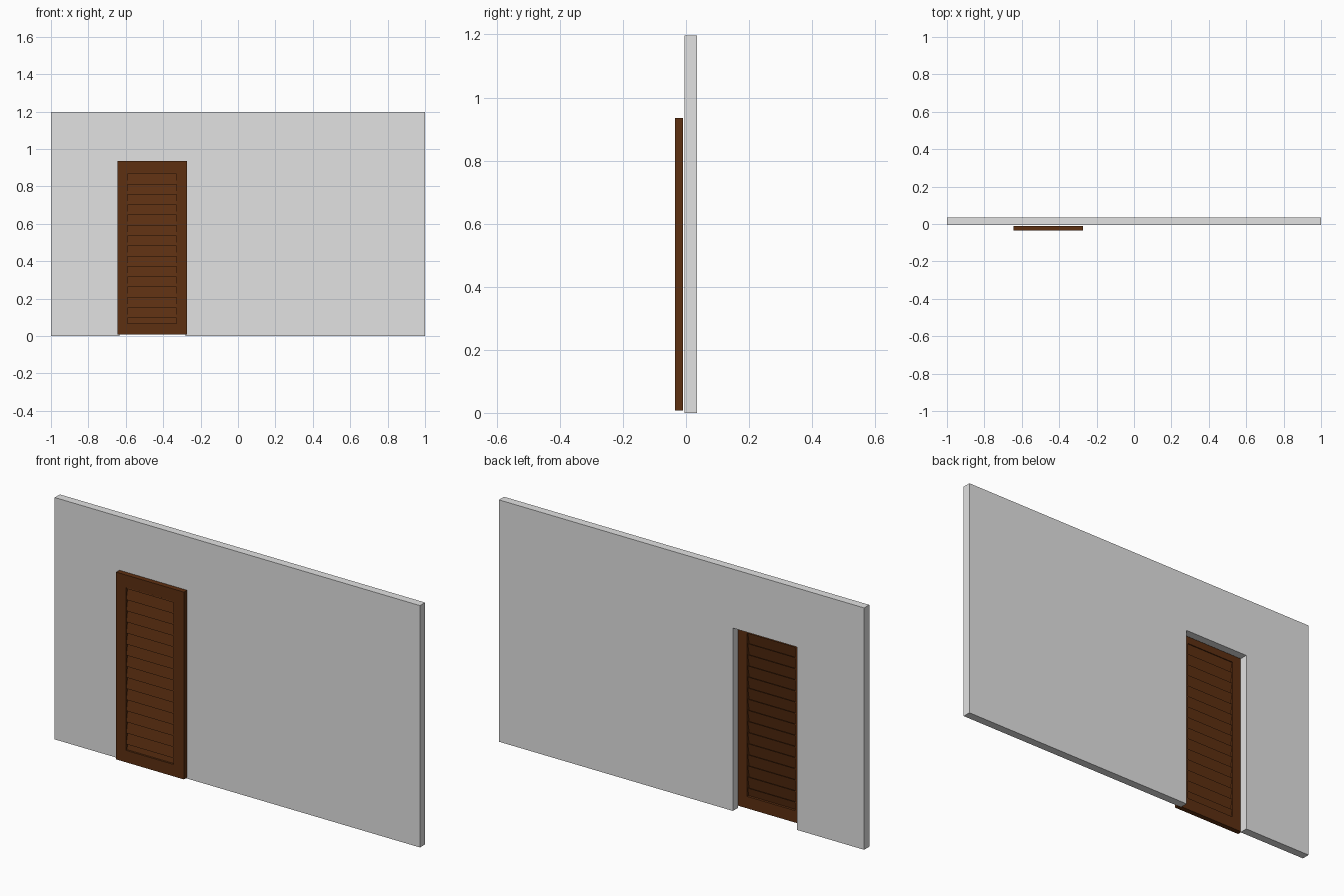
import bpy, bmesh
from mathutils import Vector

if "Cube" in bpy.data.objects:
    bpy.data.objects.remove(bpy.data.objects["Cube"])


def material(name, rgb):
    m = bpy.data.materials.new(name)
    m.diffuse_color = (*rgb, 1)
    m.use_nodes = True
    m.node_tree.nodes["Principled BSDF"].inputs["Base Color"].default_value = m.diffuse_color
    return m


WALL = material("wall_grey", (0.76, 0.76, 0.76))
WOOD = material("dark_brown_wood", (0.110, 0.029, 0.0056))


def extrude_faces(name, verts, faces, vec, mat):
    """Flat faces extruded along vec into a closed solid."""
    bm = bmesh.new()
    vs = [bm.verts.new(v) for v in verts]
    fs = [bm.faces.new([vs[i] for i in f]) for f in faces]
    ext = bmesh.ops.extrude_face_region(bm, geom=fs, use_keep_orig=True)
    moved = [g for g in ext["geom"] if isinstance(g, bmesh.types.BMVert)]
    bmesh.ops.translate(bm, verts=moved, vec=Vector(vec))
    bmesh.ops.recalc_face_normals(bm, faces=bm.faces)
    me = bpy.data.meshes.new(name)
    bm.to_mesh(me)
    bm.free()
    me.materials.append(mat)
    ob = bpy.data.objects.new(name, me)
    bpy.context.collection.objects.link(ob)
    return ob


def rect(x0, x1, z0, z1, y):
    return [(x0, y, z0), (x1, y, z0), (x1, y, z1), (x0, y, z1)]


# Wall with a doorway cut up from the floor
OX0, OX1, OZ = -0.633, -0.281, 0.905
outline = [(-1, 0), (OX0, 0), (OX0, OZ), (OX1, OZ), (OX1, 0), (1, 0), (1, 1.197), (-1, 1.197)]
extrude_faces("wall", [(x, -0.005, z) for x, z in outline],
              [range(len(outline))], (0, 0.04, 0), WALL)

# Door frame, hung just in front of the wall
IX0, IX1 = -0.59, -0.328
ring = rect(-0.643, -0.272, 0.008, 0.935, -0.035) + rect(IX0, IX1, 0.067, 0.874, -0.035)
extrude_faces("door_frame", ring,
              [(i, (i + 1) % 4, (i + 1) % 4 + 4, i + 4) for i in range(4)],
              (0, 0.025, 0), WOOD)

# Overlapping louvre slats, lower edge tilted forward
for k in range(16):
    z = 0.041 + 0.055 * k
    profile = [(-0.031, z), (-0.027, z), (-0.014, z + 0.066), (-0.018, z + 0.066)]
    extrude_faces(f"door_slat_{k + 1:02d}", [(IX0 - 0.005, y, h) for y, h in profile],
                  [range(4)], (IX1 - IX0 + 0.01, 0, 0), WOOD)
